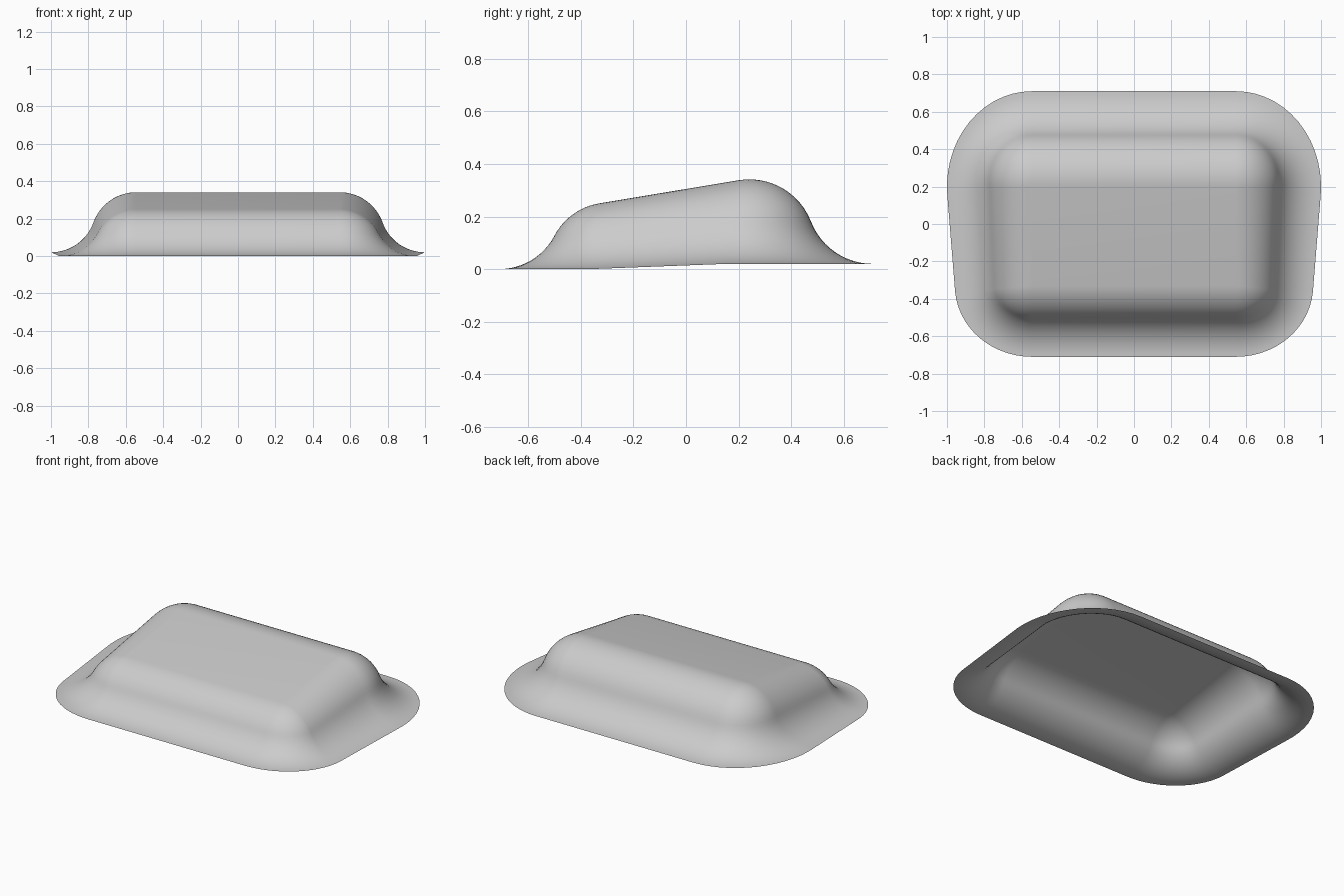
import bpy, bmesh
from math import sin, cos, tan, atan, radians

if "Cube" in bpy.data.objects:
    bpy.data.objects.remove(bpy.data.objects["Cube"])

ARC, RINGS = 14, 12          # steps round a corner, steps per half profile
TILT = 0.166                 # slope of the sloping top
SIDE = radians(-5)           # direction the side walls face


def s_curve(width, height, start):
    """Two equal arcs: leave the top at angle start, steepen, then flare out level."""
    lo, hi = radians(20), radians(89)
    for _ in range(40):
        peak = (lo + hi) / 2
        rise = cos(start) + 1 - 2 * cos(peak)
        run = 2 * sin(peak) - sin(start)
        if rise / run < height / width:
            lo = peak
        else:
            hi = peak
    r = width / run
    pts = []
    for i in range(RINGS + 1):
        a = start + (peak - start) * i / RINGS
        pts.append((r * (sin(a) - sin(start)), r * (cos(start) - cos(a))))
    for i in range(RINGS - 1, -1, -1):
        a = peak * i / RINGS
        pts.append((width - r * sin(a), height - r * (1 - cos(a))))
    return pts


def corner(cx, cy, top, rim, rx, ry, first, last):
    """Profiles swept round one corner, as columns of points."""
    cols = []
    for i in range(ARC + 1):
        phi = first + (last - first) * i / ARC
        dx, dy = rx * cos(phi), ry * sin(phi)
        width = (dx * dx + dy * dy) ** 0.5
        start = atan(-TILT * dy / width)
        cols.append([(cx + dx * d / width, cy + dy * d / width, top - h)
                     for d, h in s_curve(width, top - rim, start)])
    return cols


# Left half of the shell, front to back, then mirrored to the right
front = corner(0.545, -0.33, 0.25, 0.0, 0.413, 0.38, radians(-90), SIDE)
back = corner(0.545, 0.2, 0.338, 0.02, 0.455, 0.51, SIDE, radians(90))
left = front + back
right = [[(-x, y, z) for x, y, z in col] for col in reversed(left)]

bm = bmesh.new()
cols = [[bm.verts.new(p) for p in col] for col in left + right]
for a, b in zip(cols, cols[1:] + cols[:1]):
    for i in range(len(a) - 1):
        bm.faces.new((a[i], a[i + 1], b[i + 1], b[i]))

# Flat sloping top
bm.faces.new([col[0] for col in cols])
bmesh.ops.remove_doubles(bm, verts=bm.verts, dist=0.0001)
bmesh.ops.dissolve_degenerate(bm, edges=bm.edges, dist=0.0001)
bmesh.ops.recalc_face_normals(bm, faces=bm.faces)
if max(bm.faces, key=lambda f: f.calc_area()).normal.z < 0:
    bmesh.ops.reverse_faces(bm, faces=bm.faces)

mesh = bpy.data.meshes.new("flared_shell")
bm.to_mesh(mesh)
bm.free()
for poly in mesh.polygons:
    poly.use_smooth = True
shell = bpy.data.objects.new("flared_shell", mesh)
bpy.context.collection.objects.link(shell)

# Plain grey
grey = bpy.data.materials.new("light grey")
grey.use_nodes = True
colour = (0.6, 0.6, 0.6, 1)
grey.diffuse_color = colour
grey.node_tree.nodes["Principled BSDF"].inputs["Base Color"].default_value = colour
mesh.materials.append(grey)
